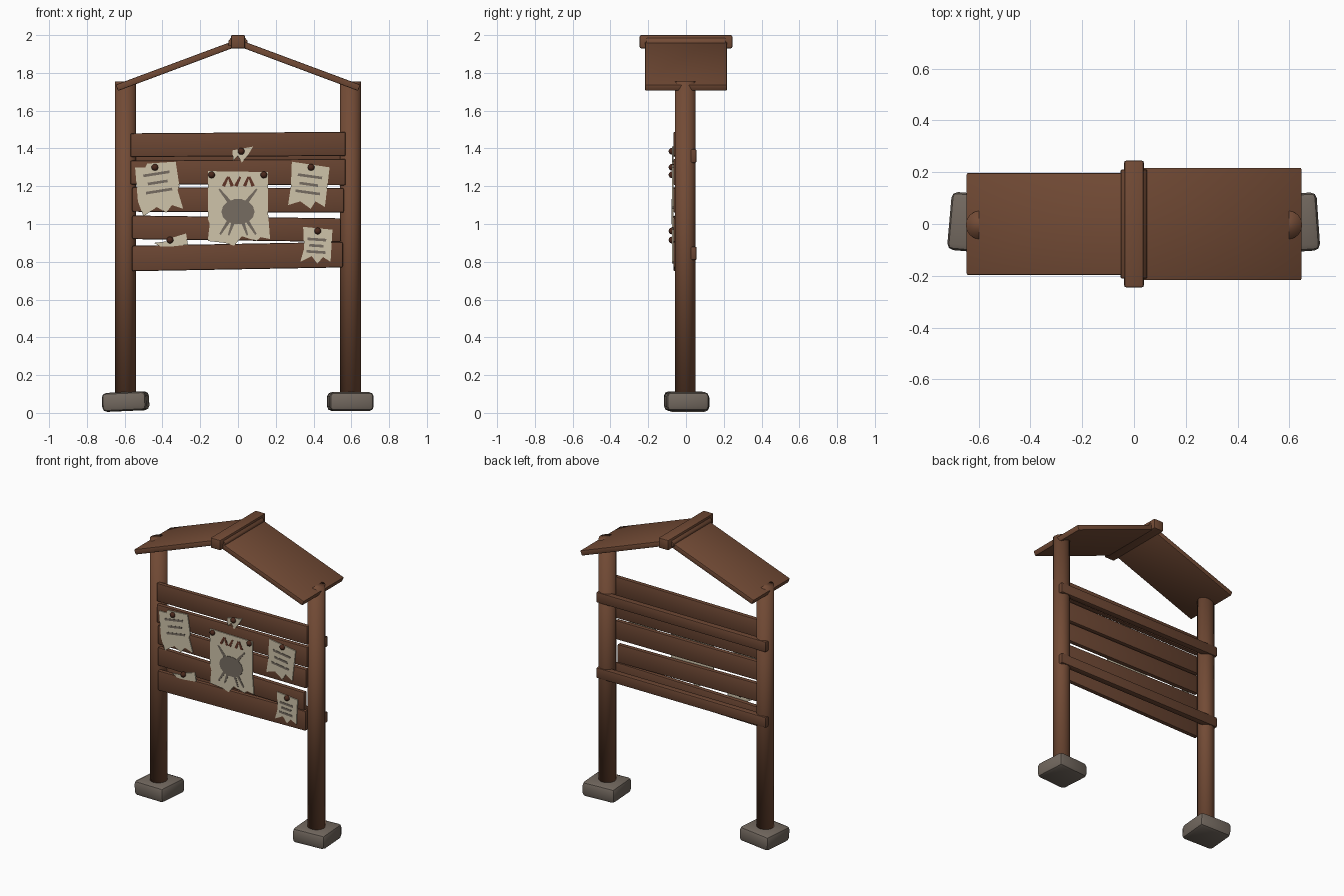
import bpy, bmesh, math
from mathutils import Vector, Matrix

cube = bpy.data.objects.get("Cube")
if cube:
    bpy.data.objects.remove(cube, do_unlink=True)


def material(name, rgb):
    m = bpy.data.materials.new(name)
    m.use_nodes = True
    m.diffuse_color = (*rgb, 1)
    m.node_tree.nodes["Principled BSDF"].inputs["Base Color"].default_value = (*rgb, 1)
    return m


WOOD = material("brown wood", (0.17, 0.07, 0.036))
BOARD = material("board wood", (0.145, 0.06, 0.032))
STONE = material("grey stone", (0.17, 0.14, 0.115))
PAPER = material("cream paper", (0.62, 0.55, 0.40))
INK = material("grey ink", (0.18, 0.15, 0.12))
RED = material("rust ink", (0.12, 0.035, 0.02))
PIN = material("dark pin", (0.07, 0.022, 0.012))


def finish(name, bm, mat, bevel=0.0, angle=35):
    bmesh.ops.recalc_face_normals(bm, faces=bm.faces)
    if bevel:
        bmesh.ops.bevel(bm, geom=bm.edges[:], offset=bevel, segments=2,
                        profile=0.5, affect='EDGES', clamp_overlap=True)
    mesh = bpy.data.meshes.new(name)
    bm.to_mesh(mesh)
    bm.free()
    mesh.materials.append(mat)
    ob = bpy.data.objects.new(name, mesh)
    bpy.context.collection.objects.link(ob)
    bpy.ops.object.select_all(action='DESELECT')
    ob.select_set(True)
    bpy.context.view_layer.objects.active = ob
    bpy.ops.object.shade_smooth_by_angle(angle=math.radians(angle))
    return ob


def prism(name, outline, front, back, mat, bevel=0.0):
    """Extrude an x-z outline from y=front to y=back."""
    bm = bmesh.new()
    face = bm.faces.new([bm.verts.new((x, front, z)) for x, z in outline])
    ext = bmesh.ops.extrude_face_region(bm, geom=[face])
    moved = [v for v in ext["geom"] if isinstance(v, bmesh.types.BMVert)]
    bmesh.ops.translate(bm, vec=(0, back - front, 0), verts=moved)
    return finish(name, bm, mat, bevel)


def stroke(name, a, b, width, mat, tip=1.0):
    """Thin painted bar from a to b, narrowing to tip * width."""
    a, b = Vector(a), Vector(b)
    n = (b - a).orthogonal().normalized() * width / 2
    prism(name, [a + n, a - n, b - n * tip, b + n * tip], -0.075, -0.070, mat)


# Posts, softly shaded over the caps, standing on rounded stones
for side, label, turn in ((-1, "right", -5), (1, "left", 4)):
    bm = bmesh.new()
    bmesh.ops.create_cone(bm, cap_ends=True, segments=16, radius1=0.055, radius2=0.055,
                          depth=1.68, matrix=Matrix.Translation((side * 0.595, -0.004, 0.915)))
    finish(label + "_post", bm, WOOD, angle=180)
    bm = bmesh.new()
    bmesh.ops.create_cube(bm, size=1, matrix=Matrix.Diagonal((0.235, 0.225, 0.1, 1)))
    foot = finish(label + "_foot_stone", bm, STONE, 0.024)
    foot.location = (side * 0.595, 0.003, 0.06)
    foot.rotation_euler = (0, math.radians(-2.5 if side < 0 else 0), math.radians(turn))

# Front boards: left end, right end, then bottom/top heights at each end
boards = [
    (-0.57, 0.57, 1.355, 1.48, 1.36, 1.488),
    (-0.57, 0.57, 1.21, 1.335, 1.205, 1.345),
    (-0.56, 0.56, 1.065, 1.195, 1.06, 1.19),
    (-0.56, 0.545, 0.92, 1.045, 0.905, 1.03),
    (-0.56, 0.555, 0.75, 0.885, 0.77, 0.905),
]
for i, (l, r, lb, lt, rb, rt) in enumerate(boards):
    prism(f"board_{i + 1}", [(l, lb), (r, rb), (r, rt), (l, lt)], -0.067, -0.035, BOARD, 0.008)

# Rails across the back of the posts
for label, z in (("upper", 1.36), ("lower", 0.845)):
    prism(label + "_back_rail", [(-0.64, z - 0.036), (0.64, z - 0.036),
                                 (0.64, z + 0.036), (-0.64, z + 0.036)], 0.012, 0.056, BOARD, 0.008)

# Sloping roof panels
for side, label, depth in ((-1, "right", 0.197), (1, "left", 0.217)):
    prism(label + "_roof_panel", [(side * x, z) for x, z in
          ((0.635, 1.705), (0.648, 1.737), (0.0, 1.978), (0.0, 1.942))],
          -depth, depth, WOOD, 0.005)

# Ridge cap and the beam above it
prism("ridge_cap", [(-0.052, 1.945), (0.052, 1.945), (0.05, 1.97), (0.036, 1.987),
                    (-0.036, 1.987), (-0.05, 1.97)], -0.21, 0.21, WOOD, 0.004)
prism("ridge_beam", [(-0.038, 1.93), (0.038, 1.93), (0.038, 2.0), (-0.038, 2.0)],
      -0.245, 0.245, WOOD, 0.008)

# Torn paper notices
papers = {
    "right_notice": [(-.545, 1.30), (-.49, 1.30), (-.48, 1.32), (-.33, 1.33), (-.31, 1.2), (-.32, 1.18),
                     (-.29, 1.08), (-.35, 1.10), (-.38, 1.06), (-.43, 1.09), (-.50, 1.04), (-.53, 1.12)],
    "centre_poster": [(-.16, 1.28), (.16, 1.275), (.16, 1.05), (.17, .92), (.12, .93), (.10, .91),
                      (.02, .935), (-.02, .885), (-.07, .90), (-.16, .91), (-.15, 1.0), (-.16, 1.03)],
    "left_notice": [(.285, 1.33), (.485, 1.30), (.46, 1.09), (.41, 1.12), (.385, 1.08),
                    (.33, 1.12), (.265, 1.10), (.28, 1.2)],
    "low_notice": [(.345, .985), (.50, .97), (.49, .80), (.45, .825), (.42, .79),
                   (.39, .83), (.33, .80), (.35, .87)],
    "top_scrap": [(-.03, 1.39), (.08, 1.41), (.05, 1.36), (.02, 1.325), (0, 1.36), (-.025, 1.335)],
    "low_scrap": [(-.445, .90), (-.36, .91), (-.34, .93), (-.275, .95), (-.265, .89), (-.36, .88), (-.41, .88)],
}
for name, outline in papers.items():
    prism(name, outline, -0.073, -0.066, PAPER)

# Painted lines on the notices
for label, x, z, tilt, length in (("right", -.425, 1.22, 9, .14), ("left", .375, 1.21, -8, .13),
                                  ("low", .415, .885, -4, .10)):
    d = Vector((math.cos(math.radians(tilt)), math.sin(math.radians(tilt))))
    n = Vector((-d.y, d.x))
    for row in (-1, 0, 1):
        mid = Vector((x, z)) + n * row * length * 0.33
        half = d * length * (0.38 if row == 0 else 0.5)
        stroke(f"{label}_notice_line", mid - half, mid + half, 0.014, INK)

# Beetle painted on the poster: body, horns and legs
prism("beetle_body", [(0.088 * math.cos(a), 1.065 + 0.068 * math.sin(a))
                      for a in (k * math.tau / 14 for k in range(14))], -0.076, -0.070, INK)
for s in (-1, 1):
    stroke("beetle_horn", (s * 0.04, 1.11), (s * 0.1, 1.185), 0.022, INK, 0.4)
    stroke("beetle_outer_leg", (s * 0.04, 1.03), (s * 0.095, 0.945), 0.02, INK, 0.5)
    stroke("beetle_inner_leg", (s * 0.025, 1.01), (s * 0.05, 0.94), 0.018, INK, 0.5)

# Rust scratch marks along the poster top
for x, lean in ((-0.065, 0.012), (-0.04, -0.01), (0.0, 0.012), (0.045, 0.01), (0.07, -0.01)):
    stroke("scratch_mark", (x - lean, 1.20), (x + lean, 1.25), 0.018, RED, 0.6)

# Round pins
for x, z in ((-.44, 1.30), (-.14, 1.26), (.137, 1.26), (.387, 1.30), (.017, 1.385), (-.36, .915), (.422, .963)):
    bm = bmesh.new()
    bmesh.ops.create_uvsphere(bm, u_segments=12, v_segments=8, radius=0.018,
                              matrix=Matrix.Translation((x, -0.074, z)))
    finish("pin", bm, PIN, angle=180)
